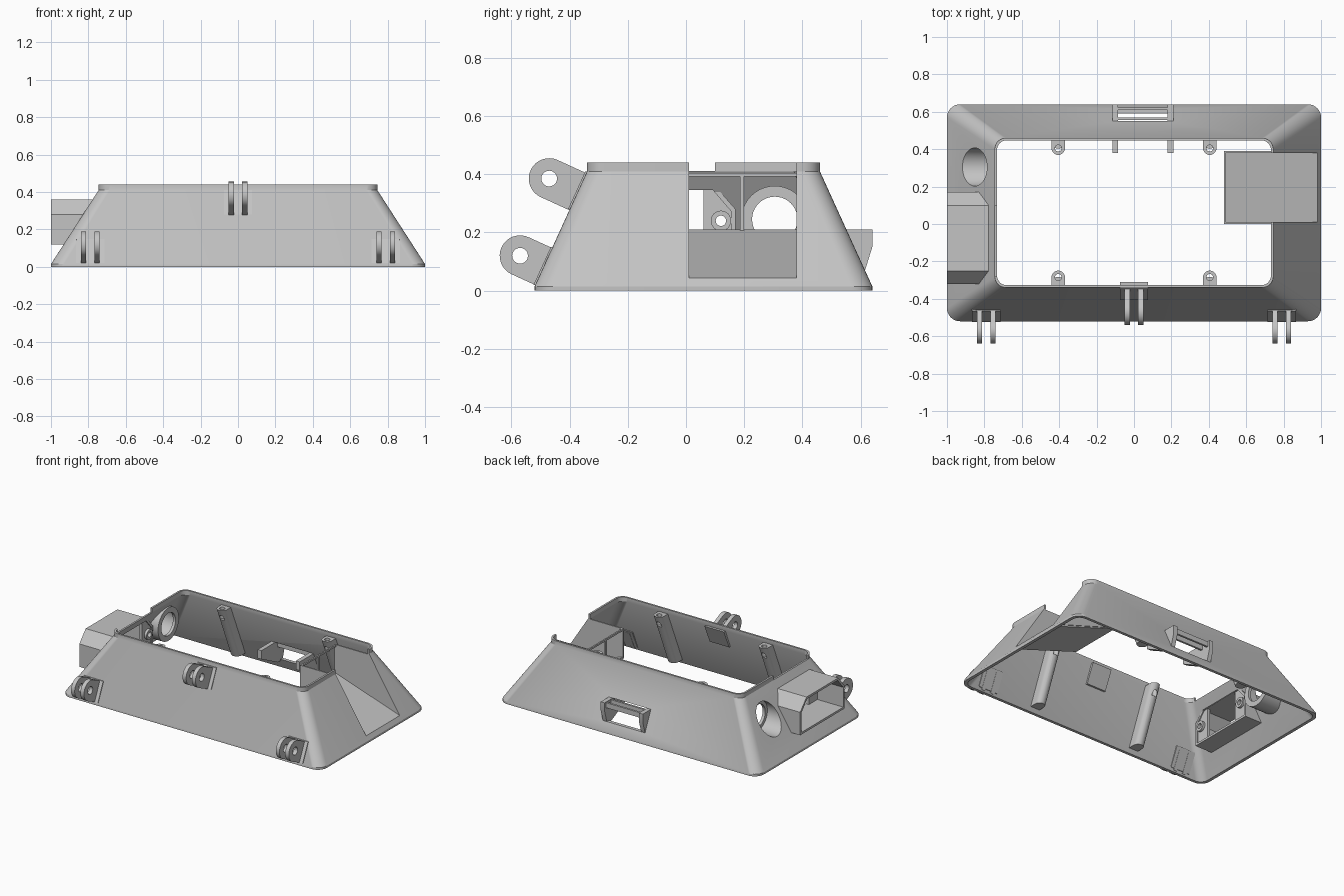
import bpy, bmesh, math
from math import cos, sin, pi

cube = bpy.data.objects.get("Cube")
if cube:
    bpy.data.objects.remove(cube, do_unlink=True)

grey = bpy.data.materials.new("plain_grey")
grey.use_nodes = True
grey.diffuse_color = (0.55, 0.55, 0.55, 1)
grey.node_tree.nodes["Principled BSDF"].inputs["Base Color"].default_value = (0.55, 0.55, 0.55, 1)
CY = 0.06          # centre of the shell in y
SLOPE = 0.456      # outward run of the long walls per unit of height


def skin(name, rings, closed=False):
    """Bridge equal rings of points; cap the ends, or join last to first."""
    bm = bmesh.new()
    loops = [[bm.verts.new(p) for p in r] for r in rings]
    pairs = list(zip(loops, loops[1:]))
    if closed:
        pairs.append((loops[-1], loops[0]))
    else:
        bm.faces.new(loops[0])
        bm.faces.new(loops[-1])
    n = len(loops[0])
    for a, b in pairs:
        for i in range(n):
            j = (i + 1) % n
            bm.faces.new((a[i], a[j], b[j], b[i]))
    bmesh.ops.recalc_face_normals(bm, faces=bm.faces)
    mesh = bpy.data.meshes.new(name)
    bm.to_mesh(mesh)
    bm.free()
    mesh.materials.append(grey)
    ob = bpy.data.objects.new(name, mesh)
    bpy.context.collection.objects.link(ob)
    return ob


def prism(name, pts, axis, a, b):
    """Extrude a 2D outline along x (yz outline), y (xz) or z (xy)."""
    def place(p, t):
        return {"x": (t, p[0], p[1]), "y": (p[0], t, p[1]), "z": (p[0], p[1], t)}[axis]
    return skin(name, [[place(p, t) for p in pts] for t in (a, b)])


def box(name, x, y, z):
    return prism(name, [(x[0], y[0]), (x[1], y[0]), (x[1], y[1]), (x[0], y[1])], "z", *z)


def circle(cx, cy, r, n=40):
    return [(cx + r * cos(2 * pi * i / n), cy + r * sin(2 * pi * i / n)) for i in range(n)]


def boolean(ob, cutter, op="DIFFERENCE"):
    cutter.hide_render = True
    m = ob.modifiers.new("cut", "BOOLEAN")
    m.operation, m.object, m.solver = op, cutter, "EXACT"
    bpy.context.view_layer.update()
    ev = ob.evaluated_get(bpy.context.evaluated_depsgraph_get())
    mesh = bpy.data.meshes.new_from_object(ev)
    ob.modifiers.clear()
    ob.data = mesh
    bpy.data.objects.remove(cutter, do_unlink=True)


def rounded(hx, hy, r, z):
    ring = []
    for k, (sx, sy) in enumerate(((1, 1), (-1, 1), (-1, -1), (1, -1))):
        for i in range(9):
            t = (k + i / 8) * pi / 2
            ring.append((sx * (hx - r) + r * cos(t), CY + sy * (hy - r) + r * sin(t), z))
    return ring


# Sloping shell with a vertical lip
outer = [rounded(1, .58, .07, 0), rounded(1, .58, .07, .015),
         rounded(.745, .4, .06, .41), rounded(.745, .4, .06, .44)]
inner = [rounded(.732, .387, .05, .44), rounded(.732, .387, .05, .41),
         rounded(.978, .56, .055, 0)]
shell = skin("shell", outer + inner, closed=True)

# Side pocket: ramp, cheeks and inner frame
pocket = [(.475, .21), (.985, .042), (1.2, .042), (1.2, .6), (.475, .6)]
boolean(shell, prism("pocket_cutter", pocket, "y", .01, .38))
prism("pocket_ramp", [(.48, .21), (.982, .043), (.982, .028), (.48, .195)], "y", .005, .385)
for y in (0, .38):
    prism("pocket_cheek", [(.48, .2), (.48, .405), (.74, .405), (.975, .043)], "y", y, y + .01)
box("pocket_top_bar", (.48, .49), (.005, .385), (.392, .405))
box("pocket_mullion", (.48, .49), (.185, .2), (.2, .4))

# Gap in the opposite lip
boolean(shell, box("lip_cutter", (-.8, -.7), (-.28, .1), (.411, .5)))


# Socket housing: open tube with chamfered top and a mounting plate
def socket(d):
    return [(-.32 + d, .12 + d), (.17 - d, .12 + d), (.17 - d, .28 - d / 2),
            (.1 - d / 2, .36 - d), (-.25 + d / 2, .36 - d), (-.32 + d, .28 - d / 2)]


boolean(shell, prism("socket_cutter", socket(.014), "x", -1.1, -.74))
tube = prism("socket_housing", socket(0), "x", -1, -.775)
boolean(tube, prism("tube_cutter", socket(.015), "x", -1.1, -.7))
plate = prism("socket_plate", socket(.01), "x", -.8, -.782)
opening = [(-.21, .135), (.06, .135), (.06, .345), (-.21, .345)]
boolean(plate, prism("opening_cutter", opening, "x", -.9, -.7))
for y in (-.27, .12):
    boolean(plate, prism("screw_cutter", circle(y, .24, .018, 20), "x", -.9, -.7))
    ring = prism("socket_screw_boss", circle(y, .24, .035, 24), "x", -.785, -.765)
    boolean(ring, prism("screw_cutter", circle(y, .24, .018, 20), "x", -.9, -.7))

# Round port with a stepped sleeve trimmed to the wall
boolean(shell, prism("port_cutter", circle(.305, .245, .104), "x", -1.1, -.7))
sleeve = prism("port_sleeve", circle(.305, .245, .115), "x", -1, -.75)
boolean(sleeve, skin("trim", outer), "INTERSECT")
boolean(sleeve, prism("port_cutter", circle(.305, .245, .102), "x", -1.1, -.77))
boolean(sleeve, prism("port_cutter", circle(.305, .245, .078), "x", -1.1, -.7))

# Latch window in the back wall
boolean(shell, box("window_cutter", (-.09, .18), (.48, .75), (.07, .21)))
cheek = [(.38, .21), (.64, .21), (.64, .15), (.612, .06), (.56, .06), (.38, .15)]
for x in (-.115, .18):
    prism("latch_cheek", cheek, "x", x, x + .03)
for y in (.555, .61):
    box("latch_bar", (-.1, .19), (y, y + .014), (.17, .205))


# Hinge lugs on the front wall
def wall_y(z):
    return CY - .58 + SLOPE * (z - .015)


def lug(x, cy, cz, z1, z2):
    ang = math.atan2(-SLOPE, 1)
    arc = [(cy + .07 * cos(ang + pi / 2 + pi * i / 16),
            cz + .07 * sin(ang + pi / 2 + pi * i / 16)) for i in range(17)]
    dy, dz = .118 * cos(ang), .118 * sin(ang)
    outline = arc + [(arc[-1][0] + dy, arc[-1][1] + dz), (arc[0][0] + dy, arc[0][1] + dz)]
    for s in (-1, 1):
        mid = x + s * .036
        ear = prism("hinge_ear", outline, "x", mid - .014, mid + .014)
        boolean(ear, prism("pin_cutter", circle(cy, cz, .027, 24), "x", mid - .1, mid + .1))
    pad = [(wall_y(z1) - .006, z1), (wall_y(z2) - .006, z2),
           (wall_y(z2) + .03, z2), (wall_y(z1) + .03, z1)]
    prism("hinge_pad", pad, "x", x - .075, x + .075)


lug(0, -.47, .385, .28, .41)
for x in (-.79, .79):
    lug(x, -.57, .12, .02, .15)

# Screw posts that lean along the inside of the long walls
for sy in (-1, 1):
    for x in (-.405, .405):
        base = .39
        top = [(-.036, base), (.036, base)]
        top += [(.036 * cos(pi * i / 12), .345 - .036 * sin(pi * i / 12)) for i in range(13)]
        rings = [[(x + u, CY + sy * (v + .42 * (.41 - z)), z) for u, v in top]
                 for z in (.41, .03)]
        post = skin("screw_post", rings)
        boolean(post, prism("hole_cutter", circle(x, CY + sy * .345, .018, 20), "z", .33, .5))

# Smooth the rounded faces, keep edges crisp
bpy.ops.object.select_all(action="DESELECT")
for ob in bpy.context.scene.objects:
    if ob.type == "MESH":
        ob.select_set(True)
        bpy.context.view_layer.objects.active = ob
bpy.ops.object.shade_smooth_by_angle(angle=math.radians(25))
